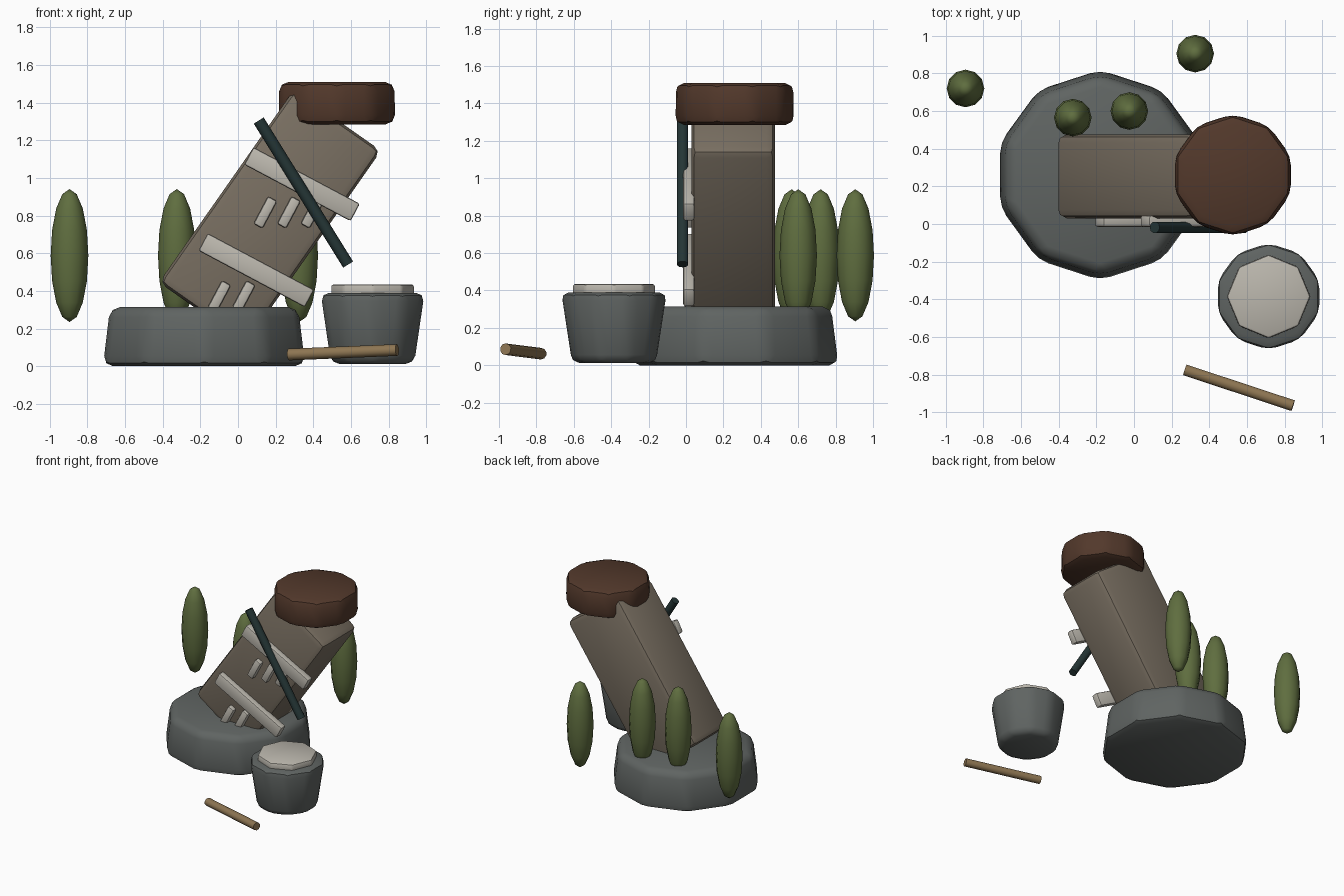
import bpy
from math import radians, pi
from mathutils import Vector

cube = bpy.data.objects.get("Cube")
if cube:
    bpy.data.objects.remove(cube, do_unlink=True)


def material(name, r, g, b):
    m = bpy.data.materials.new(name)
    m.use_nodes = True
    m.diffuse_color = (r, g, b, 1)
    m.node_tree.nodes["Principled BSDF"].inputs["Base Color"].default_value = (r, g, b, 1)
    return m


grey = material("grey stone", 0.115, 0.127, 0.122)
taupe = material("taupe stone", 0.19, 0.158, 0.12)
brown = material("dark brown", 0.085, 0.04, 0.024)
pale = material("pale plaster", 0.50, 0.475, 0.42)
teal = material("dark teal", 0.018, 0.036, 0.036)
green = material("leaf green", 0.115, 0.155, 0.05)
wood = material("tan wood", 0.27, 0.18, 0.085)


def finish(name, mat, bevel=0, segments=2):
    ob = bpy.context.object
    ob.name = name
    ob.data.materials.append(mat)
    if bevel:
        bpy.ops.object.transform_apply(location=False, rotation=False, scale=True)
        mod = ob.modifiers.new("Bevel", 'BEVEL')
        mod.width, mod.segments = bevel, segments
        bpy.ops.object.modifier_apply(modifier=mod.name)
    bpy.ops.object.shade_smooth_by_angle(angle=radians(40))
    return ob


def drum(name, mat, x, y, low, high, r_low, r_high, bevel, sides=10):
    bpy.ops.mesh.primitive_cone_add(vertices=sides, radius1=r_low, radius2=r_high,
                                    depth=high - low, location=(x, y, (low + high) / 2))
    return finish(name, mat, bevel)


def block(name, mat, center, size, tilt, bevel):
    bpy.ops.mesh.primitive_cube_add(size=1, location=center, rotation=(0, radians(tilt), 0))
    bpy.context.object.scale = size
    return finish(name, mat, bevel)


def rod(name, mat, a, b, radius):
    a, b = Vector(a), Vector(b)
    bpy.ops.mesh.primitive_cylinder_add(vertices=10, radius=radius, depth=(b - a).length,
                                        location=(a + b) / 2)
    bpy.context.object.rotation_euler = (b - a).to_track_quat('Z', 'Y').to_euler()
    return finish(name, mat)


# Stone plinth, leaning pillar and its cap
drum("plinth", grey, -0.18, 0.26, 0, 0.315, 0.565, 0.525, 0.055)
block("leaning_pillar", taupe, (0.17, 0.253, 0.795), (0.565, 0.445, 1.25), 35, 0.045)
drum("pillar_cap", brown, 0.525, 0.26, 1.285, 1.51, 0.325, 0.322, 0.05)

# Raised bands and chips on the front of the pillar
for i, (x, z) in enumerate([(0.34, 0.967), (0.097, 0.51)]):
    block(f"band_{i + 1}", pale, (x, 0.015, z), (0.64, 0.06, 0.105), 28, 0.012)
for i, (x, z) in enumerate([(0.145, 0.817), (0.27, 0.817), (0.395, 0.817),
                            (-0.1, 0.37), (0.03, 0.37)]):
    block(f"chip_{i + 1}", pale, (x, 0.02, z), (0.055, 0.055, 0.165), 28, 0.012)

# Dark rod across the pillar front
rod("dark_rod", teal, (0.11, -0.018, 1.305), (0.585, -0.018, 0.54), 0.031)

# Pot with a pale lid
drum("pot", grey, 0.715, -0.385, 0.012, 0.39, 0.232, 0.29, 0.045)
drum("pot_lid", pale, 0.715, -0.385, 0.37, 0.435, 0.222, 0.222, 0.014, sides=8)

# Stick on the ground
rod("stick", wood, (0.27, -0.775, 0.062), (0.845, -0.965, 0.086), 0.031)

# Slender shrubs
for i, (x, y) in enumerate([(-0.895, 0.72), (0.325, 0.905), (-0.325, 0.565), (-0.025, 0.6)]):
    bpy.ops.mesh.primitive_uv_sphere_add(segments=12, ring_count=8, radius=1,
                                         location=(x, y, 0.588))
    bpy.context.object.scale = (0.1, 0.1, 0.353)
    bpy.ops.object.transform_apply(location=False, rotation=False, scale=True)
    finish(f"shrub_{i + 1}", green)
